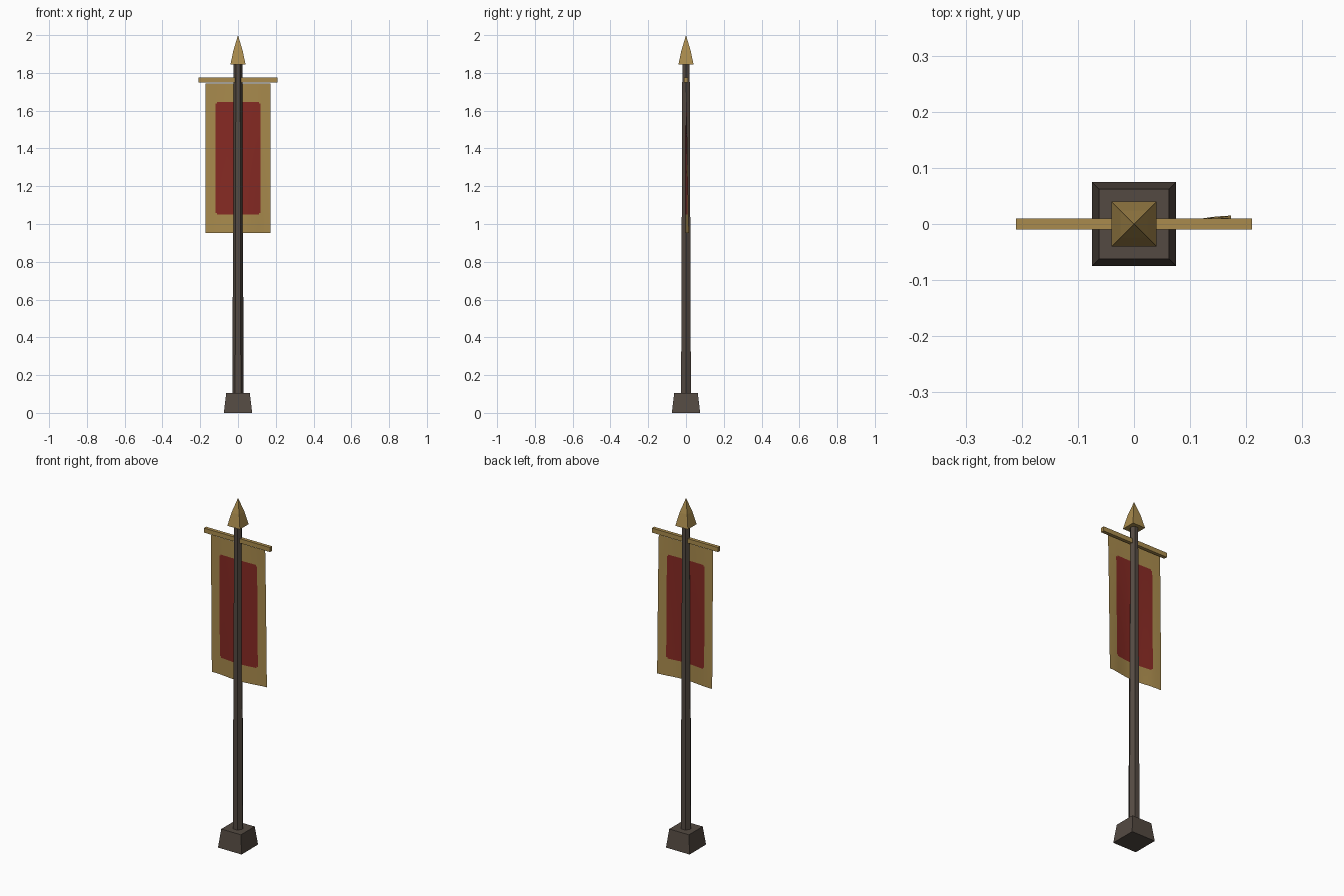
import bpy, bmesh, math

cube = bpy.data.objects.get("Cube")
if cube:
    bpy.data.objects.remove(cube, do_unlink=True)


def material(name, rgb):
    m = bpy.data.materials.new(name)
    m.use_nodes = True
    m.diffuse_color = (*rgb, 1)
    m.node_tree.nodes["Principled BSDF"].inputs["Base Color"].default_value = (*rgb, 1)
    return m


GOLD = material("gold", (0.40, 0.26, 0.075))
RED = material("red cloth", (0.24, 0.023, 0.017))
DARK = material("dark wood", (0.088, 0.068, 0.054))


def finish(name, bm, *mats):
    mesh = bpy.data.meshes.new(name)
    bm.to_mesh(mesh)
    bm.free()
    for m in mats:
        mesh.materials.append(m)
    obj = bpy.data.objects.new(name, mesh)
    bpy.context.collection.objects.link(obj)
    return obj


def stack(name, profile, sides, turn, mat):
    """Stack of polygon rings (radius, z); a zero radius makes a tip."""
    bm = bmesh.new()
    rings = []
    for r, z in profile:
        angles = [turn + math.tau * i / sides for i in range(sides)]
        rings.append([bm.verts.new((r * math.cos(a), r * math.sin(a), z)) for a in angles])
    for low, high in zip(rings, rings[1:]):
        for i in range(sides):
            j = (i + 1) % sides
            bm.faces.new((low[i], low[j], high[j], high[i]))
    bm.faces.new(rings[0][::-1])
    bm.faces.new(rings[-1])
    bmesh.ops.remove_doubles(bm, verts=bm.verts, dist=1e-5)
    return finish(name, bm, mat)


def square(profile):
    return [(half * math.sqrt(2), z) for half, z in profile]


# Foot, pole and spear tip
stack("base", square([(0.075, 0), (0.0625, 0.105)]), 4, math.pi / 4, DARK)
stack("pole", [(0.03, 0.1), (0.0225, 1.85)], 6, 0, DARK)
stack("finial", square([(0.04, 1.845), (0.024, 1.92), (0, 2.0)]), 4, math.pi / 4, GOLD)

# Crossbar
bm = bmesh.new()
bmesh.ops.create_cube(bm, size=1)
for v in bm.verts:
    v.co = (v.co.x * 0.42, v.co.y * 0.02, v.co.z * 0.026 + 1.762)
finish("crossbar", bm, GOLD)

# Banner: a gently waving sheet, with grid lines at the edges of the red field
TOP, BOTTOM = 1.743, 0.952
half_x = [0.03, 0.06, 0.09, 0.112, 0.12, 0.145, 0.173]
xs = [-x for x in reversed(half_x)] + [0] + half_x
zs = [BOTTOM, 1.0, 1.05, 1.058, 1.2, 1.35, 1.5, 1.637, 1.645, TOP]


def wave(x, z):
    sway = ((TOP - z) / (TOP - BOTTOM)) ** 0.8
    return sway * (0.004 + 0.011 * math.sin(18 * x - 1.57) * (0.75 + 1.5 * x))


bm = bmesh.new()
grid = [[bm.verts.new((x, wave(x, z), z)) for x in xs] for z in zs]
for low, high in zip(grid, grid[1:]):
    for i in range(len(xs) - 1):
        face = bm.faces.new((low[i], low[i + 1], high[i + 1], high[i]))
        c = face.calc_center_median()
        dx, dz = abs(c.x), abs(c.z - 1.3475)
        inside = dx < 0.12 and dz < 0.2975
        corner = dx > 0.112 and dz > 0.2895
        face.material_index = int(inside and not corner)
        face.smooth = True
finish("banner", bm, GOLD, RED)
